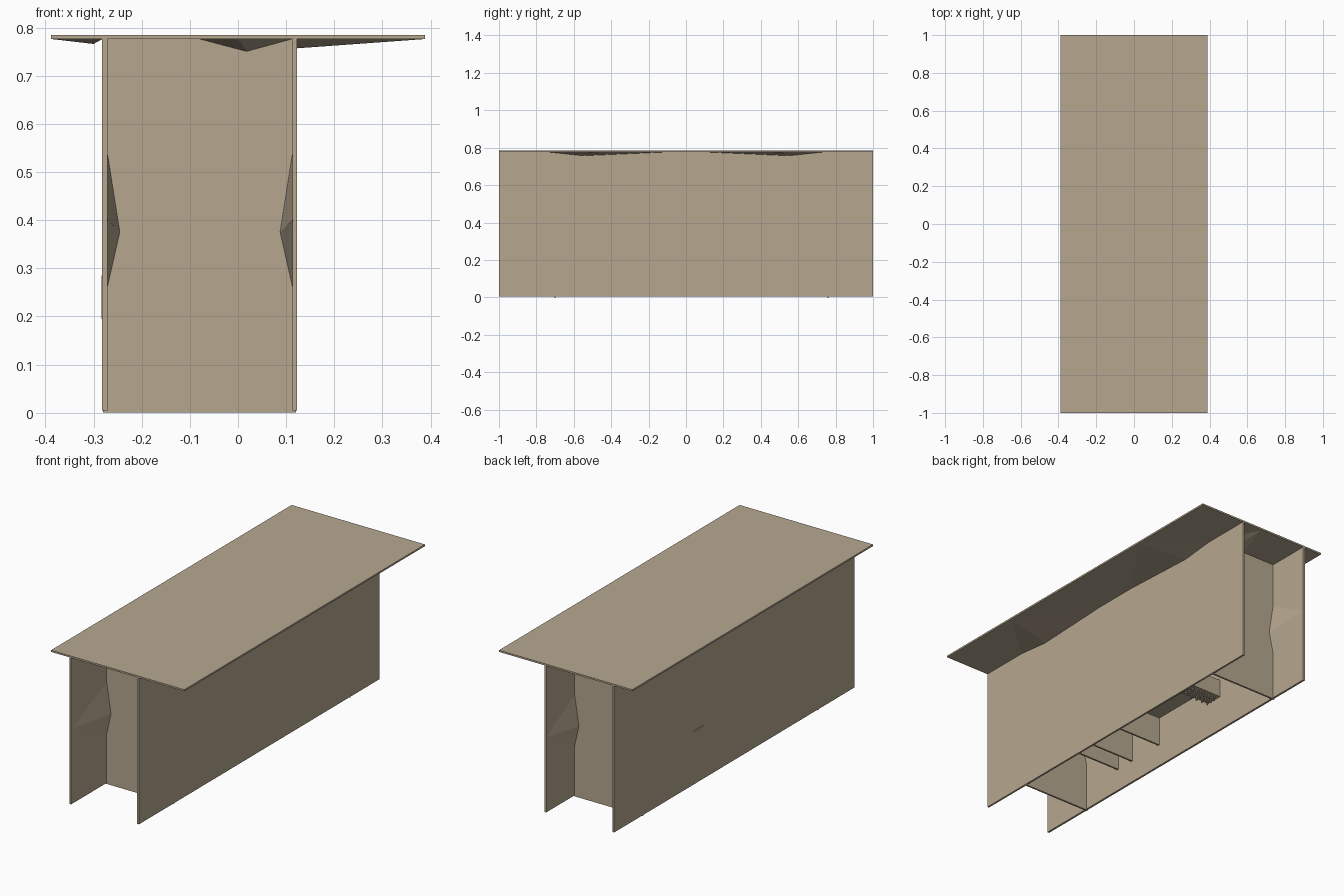
import bpy, bmesh

if "Cube" in bpy.data.objects:
    bpy.data.objects.remove(bpy.data.objects["Cube"])

tan = bpy.data.materials.new("warm tan board")
tan.diffuse_color = (0.47, 0.39, 0.28, 1)
tan.use_nodes = True
tan.node_tree.nodes["Principled BSDF"].inputs["Base Color"].default_value = tan.diffuse_color


def finish(name, bm):
    bmesh.ops.recalc_face_normals(bm, faces=bm.faces)
    mesh = bpy.data.meshes.new(name)
    bm.to_mesh(mesh)
    bm.free()
    mesh.materials.append(tan)
    obj = bpy.data.objects.new(name, mesh)
    bpy.context.collection.objects.link(obj)


def add_box(bm, x, y, z):
    verts = bmesh.ops.create_cube(bm, size=1)["verts"]
    for v in verts:
        v.co = [lo + (c + 0.5) * (hi - lo) for c, (lo, hi) in zip(v.co, (x, y, z))]


def box(name, x, y, z):
    bm = bmesh.new()
    add_box(bm, x, y, z)
    finish(name, bm)


def wedge(name, *points):
    """Four-cornered gusset."""
    bm = bmesh.new()
    v = [bm.verts.new(p) for p in points]
    for a, b, c in ((0, 1, 2), (0, 1, 3), (1, 2, 3), (0, 2, 3)):
        bm.faces.new((v[a], v[b], v[c]))
    finish(name, bm)


LEFT, RIGHT = (-0.282, -0.271), (0.113, 0.123)
UNDER = 0.776

# Counter top and the two long side panels
box("counter_top", (-0.388, 0.388), (-1, 1), (UNDER, 0.785))
box("left_panel", LEFT, (-1, 1), (0.005, UNDER))
box("right_panel", RIGHT, (-1, 1), (0.005, UNDER))

# Recessed cross panels with gussets in their corners
for name, y, out in (("front", -0.70, -1), ("back", 0.76, 1)):
    box(name + "_cross_panel", (-0.28, 0.12), (y - 0.005, y + 0.005), (0, UNDER))
    for side, x, inward in (("left", LEFT[1], 1), ("right", RIGHT[0], -1)):
        for where, reach in (("outer", out * (1 - abs(y))), ("inner", -out * 0.28)):
            wedge(f"{name}_{side}_{where}_gusset", (x, y, 0.26), (x, y, 0.54),
                  (x, y + reach, 0.40), (x + inward * 0.026, y, 0.375))
    # Shallow brace below the top
    wedge(name + "_top_brace", (-0.08, y, UNDER), (0.113, y, UNDER),
          (0.0, out * 0.99, UNDER), (0.018, y, 0.75))

# Shallow braces under the overhangs
for s in (-1, 1):
    wedge("right_overhang_brace", (0.123, s * 0.73, UNDER), (0.123, s * 0.12, UNDER),
          (0.386, s * 0.5, UNDER), (0.123, s * 0.55, 0.757))
    wedge("left_overhang_brace", (-0.282, s * 0.73, UNDER), (-0.282, s * 0.12, UNDER),
          (-0.386, s * 0.5, UNDER), (-0.30, s * 0.55, 0.766))

# Inner shelf with hanging dividers
box("inner_shelf", (-0.272, 0.114), (-0.455, 0.35), (0.28, 0.29))
for y in (-0.45, -0.34, -0.13):
    box("shelf_divider", (-0.272, 0.114), (y - 0.005, y + 0.005), (0.125, 0.28))

# Small box below the shelf, with rows of pins
box("under_shelf_box", (-0.284, 0.0), (0.256, 0.35), (0.195, 0.285))
bm = bmesh.new()
for i in range(7):
    for j in range(3):
        x, y = -0.25 + i * 0.035, 0.275 + j * 0.028
        add_box(bm, (x - 0.003, x + 0.003), (y - 0.003, y + 0.003), (0.172, 0.196))
finish("box_pins", bm)
